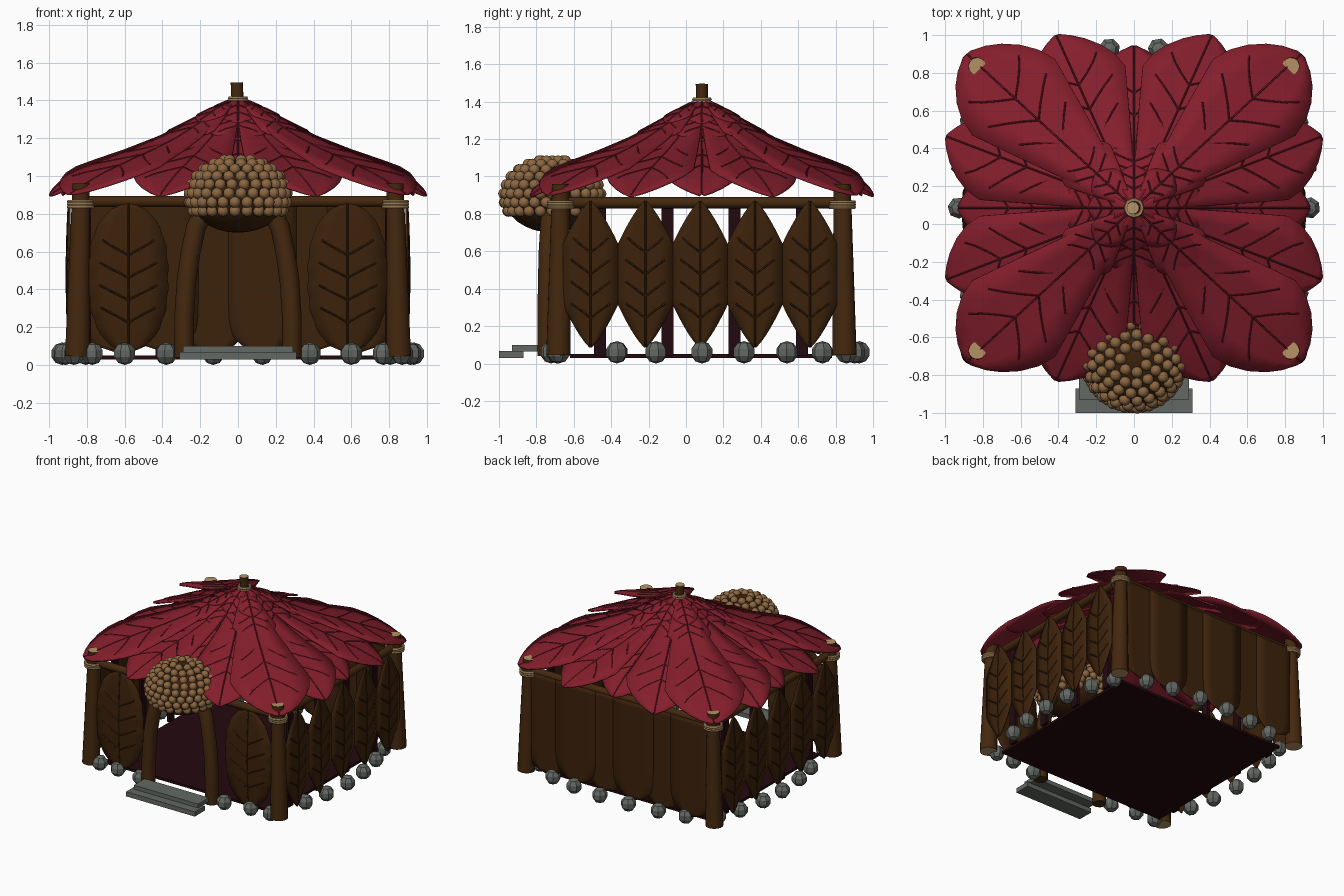
import bpy, bmesh, math, random
from mathutils import Vector, Matrix

if "Cube" in bpy.data.objects:
    bpy.data.objects.remove(bpy.data.objects["Cube"])
random.seed(4)
CY = 0.085  # hut centre in y


def mat(name, rgb):
    m = bpy.data.materials.new(name)
    m.diffuse_color = (*rgb, 1)
    m.use_nodes = True
    m.node_tree.nodes["Principled BSDF"].inputs["Base Color"].default_value = m.diffuse_color
    return m


RED = mat("roof red", (0.23, 0.013, 0.025))
VEIN = mat("roof vein red", (0.13, 0.008, 0.015))
WOOD = mat("wood brown", (0.058, 0.021, 0.0045))
LEAF = mat("wall leaf brown", (0.046, 0.016, 0.0033))
FLOOR = mat("floor maroon", (0.016, 0.0025, 0.0045))
BEAD = mat("acorn tan", (0.26, 0.135, 0.052))
ROPE = mat("rope tan", (0.46, 0.29, 0.13))
STONE = mat("stone grey", (0.125, 0.138, 0.125))


def finish(name, bm, mats, smooth=False):
    me = bpy.data.meshes.new(name)
    bm.to_mesh(me)
    bm.free()
    ob = bpy.data.objects.new(name, me)
    bpy.context.collection.objects.link(ob)
    for m in mats:
        me.materials.append(m)
    if smooth:
        bpy.ops.object.select_all(action='DESELECT')
        ob.select_set(True)
        bpy.context.view_layer.objects.active = ob
        bpy.ops.object.shade_smooth_by_angle(angle=math.radians(40))
    return ob


def tubes(name, paths, r, material, res=0):
    """Round tubes along point lists, turned into one mesh."""
    cu = bpy.data.curves.new(name + "_path", 'CURVE')
    cu.dimensions, cu.bevel_depth, cu.bevel_resolution, cu.use_fill_caps = '3D', r, res, True
    for p in paths:
        sp = cu.splines.new('POLY')
        sp.points.add(len(p) - 1)
        for q, c in zip(sp.points, p):
            q.co = (*c, 1)
    tmp = bpy.data.objects.new(name + "_path", cu)
    bpy.context.collection.objects.link(tmp)
    dg = bpy.context.evaluated_depsgraph_get()
    me = bpy.data.meshes.new_from_object(tmp.evaluated_get(dg))
    bpy.data.objects.remove(tmp)
    bm = bmesh.new()
    bm.from_mesh(me)
    for f in bm.faces:
        f.material_index = 0
    return finish(name, bm, [material], res > 0)


def log(name, a, b, r1, r2, end=None, n=16):
    """Tapered round log; cut ends may take a second colour."""
    a, b = Vector(a), Vector(b)
    d = b - a
    bm = bmesh.new()
    M = Matrix.Translation((a + b) / 2) @ d.to_track_quat('Z', 'Y').to_matrix().to_4x4()
    bmesh.ops.create_cone(bm, cap_ends=True, segments=n, radius1=r1, radius2=r2, depth=d.length, matrix=M)
    for f in bm.faces:
        f.material_index = 1 if end and len(f.verts) > 4 else 0
    return finish(name, bm, [WOOD, end or WOOD], True)


def box(name, lo, hi, material):
    bm = bmesh.new()
    bmesh.ops.create_cube(bm, size=1)
    for v in bm.verts:
        v.co = [lo[k] + (v.co[k] + 0.5) * (hi[k] - lo[k]) for k in range(3)]
    return finish(name, bm, [material])


def leaf(name, P, ts, material, vein, vein_ts, thick, vr, step):
    """Leaf blade from a surface function P(t, s, lift), plus raised veins."""
    bm = bmesh.new()
    ss = [-1, -0.5, 0, 0.5, 1]
    g = [[bm.verts.new(P(t, s, 0)) for s in ss] for t in ts]
    for i in range(len(ts) - 1):
        for j in range(4):
            bm.faces.new((g[i][j], g[i][j + 1], g[i + 1][j + 1], g[i + 1][j]))
    ob = finish(name, bm, [material], True)
    mod = ob.modifiers.new("thickness", 'SOLIDIFY')
    mod.thickness, mod.offset = thick, 0
    if not vein_ts:
        return
    lift = thick / 2
    paths = [[P(t, 0, lift) for t in ts]]
    for t in vein_ts:
        for s in (-1, 1):
            paths.append([P(t + step * k, 0.72 * s * k, lift) for k in (0, 0.35, 0.7, 1)])
    tubes(name + "_veins", paths, vr, vein)


def stack(name, c, r, z0, count):
    """Rope lashing of stacked rings."""
    for i in range(count):
        bpy.ops.mesh.primitive_torus_add(location=(c[0], c[1], z0 + i * 0.014), major_radius=r,
                                         minor_radius=0.01, major_segments=20, minor_segments=6)
        bpy.context.object.name = f"{name}_{i}"
        bpy.context.object.data.materials.append(ROPE)


# --- roof leaves -----------------------------------------------------------
PROFILE = [(0, 1.375), (0.12, 1.33), (0.28, 1.235), (0.42, 1.16), (0.6, 1.09), (0.8, 1.005), (0.9, 0.955), (1.1, 0.835)]


def height(t):
    for (a, za), (b, zb) in zip(PROFILE, PROFILE[1:]):
        if t <= b:
            return za + (zb - za) * (t - a) / (b - a)
    return PROFILE[-1][1]


def roof_leaf(name, ang, L, W, R, up, droop, vein_ts, tip=0.75):
    c, s_ = math.cos(ang), math.sin(ang)

    def P(t, s, lift):
        u = max(0, (t - 0.72) / 0.28)
        w = W * min(1, t / 0.72) ** 0.9 * max(0.02, 1 - u ** 1.7) ** tip
        r, q = t * L, s * w
        z = height(r / R) + up - droop * t * s * s + lift
        return Vector((r * c + q * s_, CY + 0.92 * (r * s_ - q * c), z))
    ts = [0.03, 0.12, 0.22, 0.35, 0.5, 0.63, 0.72, 0.8, 0.87, 0.93, 0.97, 1.0]
    leaf(name, P, ts, RED, VEIN, vein_ts, 0.01, 0.005, 0.13)


for k in range(4):
    a = k * math.pi / 2
    far = [0.42, 0.57, 0.71]
    roof_leaf(f"roof_side_leaf_{k}", a, 0.93, 0.25, 0.93, 0.012, 0.01, far)
    roof_leaf(f"roof_corner_leaf_{k}", a + math.pi / 4, 1.25, 0.31, 1.25, 0.008, 0.0, far, 0.62)
    for d in (-1, 1):
        roof_leaf(f"roof_between_leaf_{k}_{d}", a + d * math.radians(22.5), 1.075, 0.27, 1.075, 0, 0.0, far)
    for j, R in ((0, 0.93), (1, 1.2)):
        b = a + j * math.pi / 4
        roof_leaf(f"roof_middle_leaf_{k}_{j}", b, 0.38 + 0.1 * j, 0.17, R, 0.03 - 0.012 * j, 0.01, [0.35, 0.55, 0.7])
        roof_leaf(f"roof_top_leaf_{k}_{j}", b, 0.24 + 0.04 * j, 0.1, R, 0.04 - 0.01 * j, 0.01, [0.45, 0.7])

# --- roof peak -------------------------------------------------------------
log("peak_stub", (0, CY, 1.3), (-0.006, CY, 1.495), 0.03, 0.033, ROPE)
stack("peak_rope", (0, CY), 0.043, 1.385, 3)

# --- corner posts, beams, lashings -----------------------------------------
YF, YB = -0.67, 0.835
for x in (-1, 1):
    for tag, y, o in (("front", YF, -1), ("back", YB, 1)):
        side = "right" if x > 0 else "left"
        log(f"{tag}_{side}_post", (0.85 * x, y + 0.012 * o, 0.045), (0.83 * x, y, 0.96), 0.066, 0.046, ROPE)
        stack(f"{tag}_{side}_lashing", (0.832 * x, y), 0.064, 0.836, 3)
    log(f"side_beam_{x}", (0.83 * x, YF, 0.86), (0.83 * x, YB, 0.86), 0.03, 0.03)
log("front_beam", (-0.83, YF, 0.865), (0.83, YF, 0.865), 0.03, 0.03)
log("back_beam", (-0.83, YB, 0.865), (0.83, YB, 0.865), 0.03, 0.03)


# --- wall leaves -----------------------------------------------------------
def wall_leaf(name, centre, right, normal, half, z0, z1, shape, bulge, veins):
    C, Rt, N = Vector(centre), Vector(right), Vector(normal)

    def P(t, s, lift):
        u = 2 * t - 1
        w = half * max(0.04, shape(abs(u), t))
        pos = C + Rt * (s * w) + N * (bulge * (1 - s * s) * (1 - u * u) + lift)
        pos.z = z0 + (z1 - z0) * t
        return pos
    ts = [i / 24 for i in range(25)]
    leaf(name, P, ts, LEAF, LEAF, veins, 0.01, 0.005, 0.1)


def side_shape(u, t):
    return min(1, max(0, (1 - u) / 0.58) ** 0.75)


def front_shape(u, t):
    return max(0, 1 - u ** 2.6) ** 0.55 * (1 + 0.02 * math.cos(t * 44))


def back_shape(u, t):
    return 1 if t > 0.5 else max(0, 1 - u ** 6) ** 0.55


VE = [0.2, 0.35, 0.5, 0.65]
for i in range(5):
    y = -0.51 + 0.293 * i
    wall_leaf(f"right_wall_leaf_{i}", (0.89, y, 0), (0, 1, 0), (1, 0, 0), 0.146, 0.085, 0.87, side_shape, 0.012, VE)
    wall_leaf(f"left_wall_leaf_{i}", (-0.89, y, 0), (0, -1, 0), (-1, 0, 0), 0.146, 0.085, 0.87, side_shape, 0.012, VE)
for x in (-1, 1):
    wall_leaf(f"front_wall_leaf_{x}", (0.58 * x, -0.69, 0), (1, 0, 0), (0, -1, 0), 0.21, 0.065, 0.86, front_shape, 0.02, VE)
for i in range(6):
    wall_leaf(f"back_wall_leaf_{i}", (0.65 - 0.26 * i, 0.86 + 0.004 * (i % 2), 0), (-1, 0, 0), (0, 1, 0),
              0.18, 0.07, 0.86, back_shape, 0.0, [])

# --- inner slats and floor -------------------------------------------------
for x in (-1, 1):
    for i in range(4):
        y = -0.46 + 0.36 * i
        box(f"wall_slat_{x}_{i}", (0.79 * x - 0.012, y - 0.032, 0.04), (0.79 * x + 0.012, y + 0.032, 0.86), FLOOR)
box("floor", (-0.77, -0.62, 0.03), (0.77, 0.78, 0.05), FLOOR)

# --- doorway arch ----------------------------------------------------------
for x in (-1, 1):
    pts = [(0.285, -0.745, 0.04), (0.285, -0.745, 0.25), (0.272, -0.742, 0.45), (0.25, -0.738, 0.6),
           (0.222, -0.73, 0.73), (0.17, -0.72, 0.83), (0.1, -0.715, 0.88)]
    tubes(f"door_post_{x}", [[(a * x, b, c) for a, b, c in pts]], 0.052, WOOD, 3)

# --- acorn cap over the door -----------------------------------------------
AC, RX, RZ = Vector((0, -0.715, 0.895)), 0.26, 0.195
bm = bmesh.new()
bmesh.ops.create_uvsphere(bm, u_segments=28, v_segments=16, radius=1,
                          matrix=Matrix.Translation(AC) @ Matrix.Diagonal((RX, RX, RZ, 1)))
finish("acorn_core", bm, [LEAF], True)
bm = bmesh.new()
for k in range(8):
    lat = math.radians(-24 + 14 * k)
    n = max(3, round(25 * math.cos(lat)))
    for i in range(n):
        a = 2 * math.pi * (i + 0.5 * (k % 2)) / n
        p = AC + Vector((RX * math.cos(lat) * math.cos(a), RX * math.cos(lat) * math.sin(a), RZ * math.sin(lat)))
        bmesh.ops.create_icosphere(bm, subdivisions=2, radius=0.031, matrix=Matrix.Translation(p))
finish("acorn_beads", bm, [BEAD], True)

# --- steps -----------------------------------------------------------------
box("lower_step", (-0.31, -1.0, 0.03), (0.31, -0.87, 0.068), STONE)
box("upper_step", (-0.29, -0.93, 0.065), (0.29, -0.79, 0.1), STONE)

# --- foundation stones, bulging gently outward ------------------------------
spots = [(x, 0.93 - 0.2 * x * x) for x in (0.13, 0.38, 0.6)]
spots += [(0.93 - 0.3 * (y - CY) ** 2, y) for y in (-0.37, -0.16, CY, 0.31, 0.54, 0.73)]
spots += [(0.38, -0.72), (0.6, -0.69), (0.77, -0.68)]
bm = bmesh.new()
for x, y in spots:
    for s in (-1, 1):
        M = Matrix.Translation((x * s, y, 0.06)) @ Matrix.Rotation(random.random() * 6, 4, 'Z')
        bmesh.ops.create_uvsphere(bm, u_segments=7, v_segments=5, radius=0.06, matrix=M)
finish("foundation_stones", bm, [STONE])
